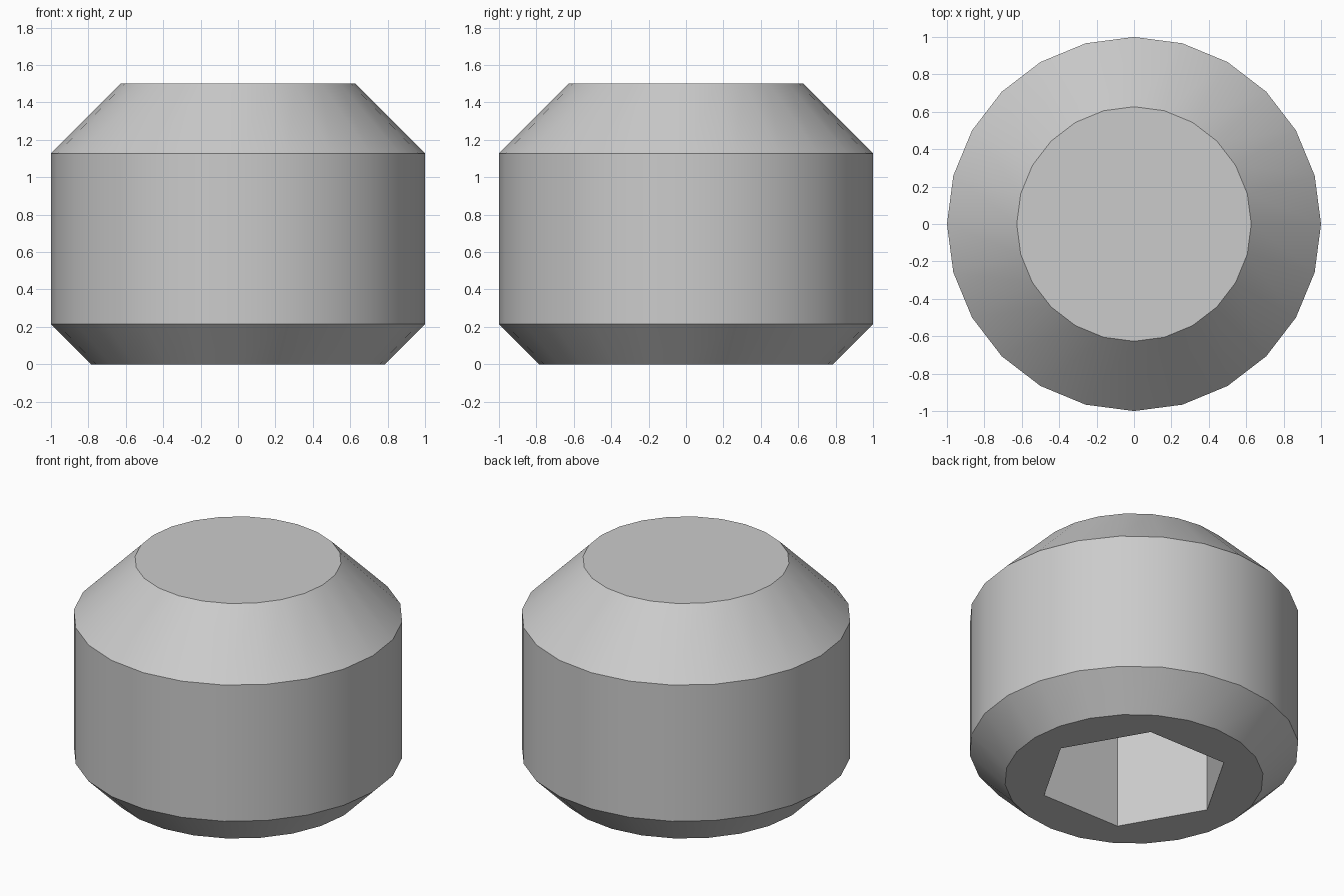
import bpy
import bmesh
import math

default_cube = bpy.data.objects.get("Cube")
if default_cube:
    bpy.data.objects.remove(default_cube, do_unlink=True)


def make_material(name, colour):
    mat = bpy.data.materials.new(name)
    mat.use_nodes = True
    mat.diffuse_color = colour
    mat.node_tree.nodes["Principled BSDF"].inputs["Base Color"].default_value = colour
    return mat


def make_stack(name, profile, sides, mat):
    """Closed solid of stacked regular polygons, given (radius, height) pairs."""
    bm = bmesh.new()
    rings = []
    for radius, z in profile:
        angles = [math.tau * i / sides for i in range(sides)]
        rings.append([bm.verts.new((radius * math.cos(a), radius * math.sin(a), z)) for a in angles])
    for low, high in zip(rings, rings[1:]):
        for i in range(sides):
            j = (i + 1) % sides
            bm.faces.new((low[i], low[j], high[j], high[i]))
    bm.faces.new(rings[0][::-1])
    bm.faces.new(rings[-1])
    mesh = bpy.data.meshes.new(name)
    bm.to_mesh(mesh)
    bm.free()
    mesh.materials.append(mat)
    obj = bpy.data.objects.new(name, mesh)
    bpy.context.collection.objects.link(obj)
    return obj


steel = make_material("grey steel", (0.6, 0.6, 0.6, 1.0))

# Barrel with a small chamfer below and a wide chamfer to the flat point
body = make_stack("set_screw_body", [(0.785, 0), (1, 0.215), (1, 1.127), (0.627, 1.5)], 24, steel)

# Hexagonal drive socket cut into the underside
cutter = make_stack("hex_socket_cutter", [(0.58, -0.2), (0.58, 0.75)], 6, steel)
cutter.hide_render = True

socket = body.modifiers.new("hex_socket", "BOOLEAN")
socket.operation = "DIFFERENCE"
socket.solver = "EXACT"
socket.object = cutter

bpy.ops.object.select_all(action="DESELECT")
body.select_set(True)
bpy.context.view_layer.objects.active = body
bpy.ops.object.modifier_apply(modifier=socket.name)
bpy.data.objects.remove(cutter, do_unlink=True)

# Round sides shade smoothly, chamfer and socket edges stay crisp
bpy.ops.object.shade_smooth_by_angle(angle=math.radians(30))
